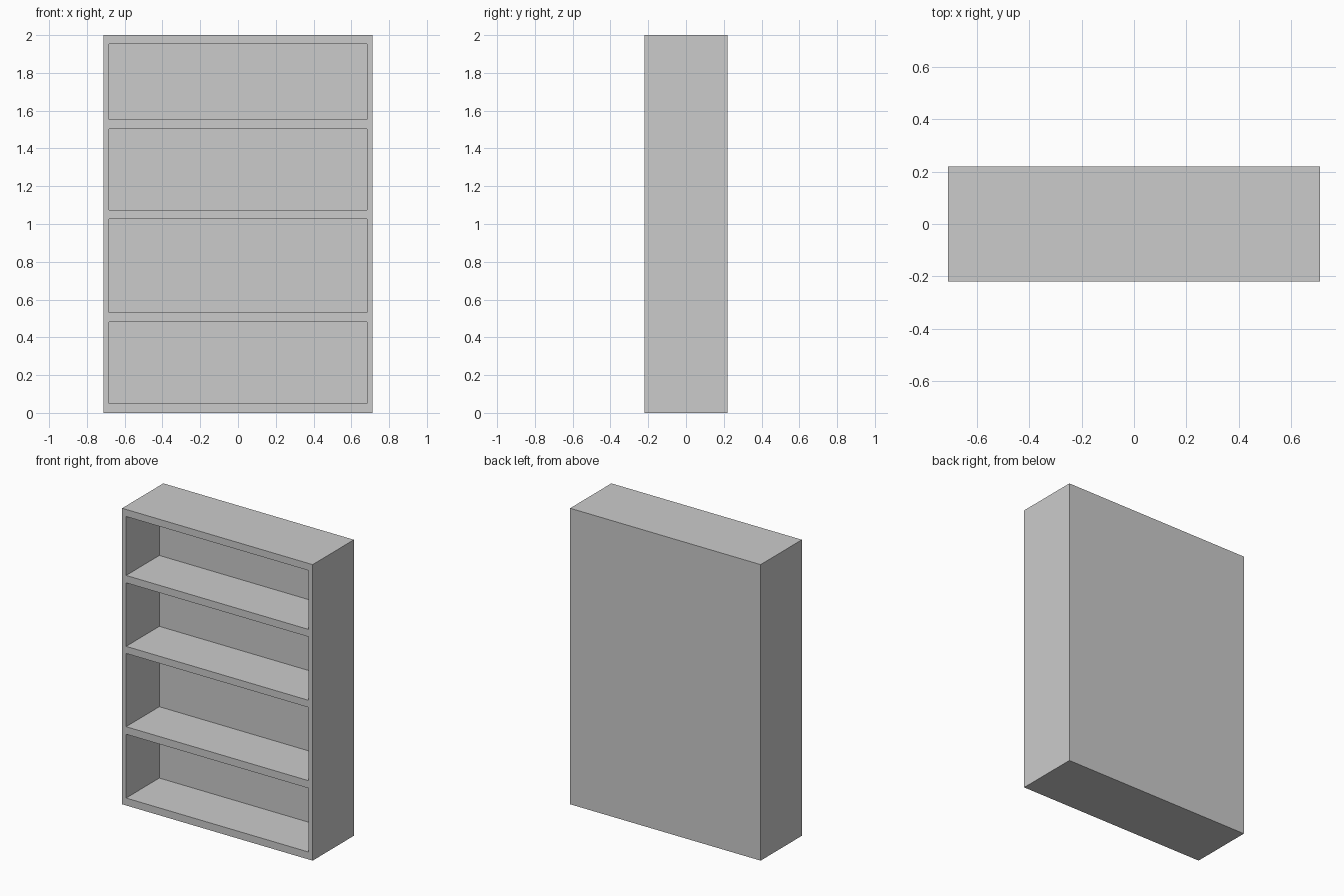
import bpy

if "Cube" in bpy.data.objects:
    bpy.data.objects.remove(bpy.data.objects["Cube"])

WIDTH, DEPTH, HEIGHT = 1.424, 0.44, 2.0
INNER_WIDTH = 1.364
FRONT_Y = -DEPTH / 2
BACK_PANEL_Y = 0.134          # front face of the back panel
# bottom and top of each open compartment
COMPARTMENTS = [(0.05, 0.481), (0.532, 1.027), (1.075, 1.504), (1.554, 1.952)]


def box(name, x, y, z):
    """Box spanning the (min, max) pairs x, y and z."""
    bpy.ops.mesh.primitive_cube_add(size=1)
    ob = bpy.context.object
    ob.name = name
    ob.location = [(a + b) / 2 for a, b in (x, y, z)]
    ob.scale = [b - a for a, b in (x, y, z)]
    bpy.ops.object.transform_apply(location=True, rotation=False, scale=True)
    return ob


# Solid bookcase body
bookcase = box("bookcase", (-WIDTH / 2, WIDTH / 2), (FRONT_Y, DEPTH / 2), (0, HEIGHT))

# Hollow out the compartments, leaving sides, shelves and back panel
for low, high in COMPARTMENTS:
    cutter = box("compartment_cutter", (-INNER_WIDTH / 2, INNER_WIDTH / 2),
                 (FRONT_Y - 0.1, BACK_PANEL_Y), (low, high))
    cutter.hide_render = True
    mod = bookcase.modifiers.new("compartment", 'BOOLEAN')
    mod.operation = 'DIFFERENCE'
    mod.solver = 'EXACT'
    mod.object = cutter
    bpy.context.view_layer.objects.active = bookcase
    bpy.ops.object.modifier_apply(modifier=mod.name)
    bpy.data.objects.remove(cutter)
